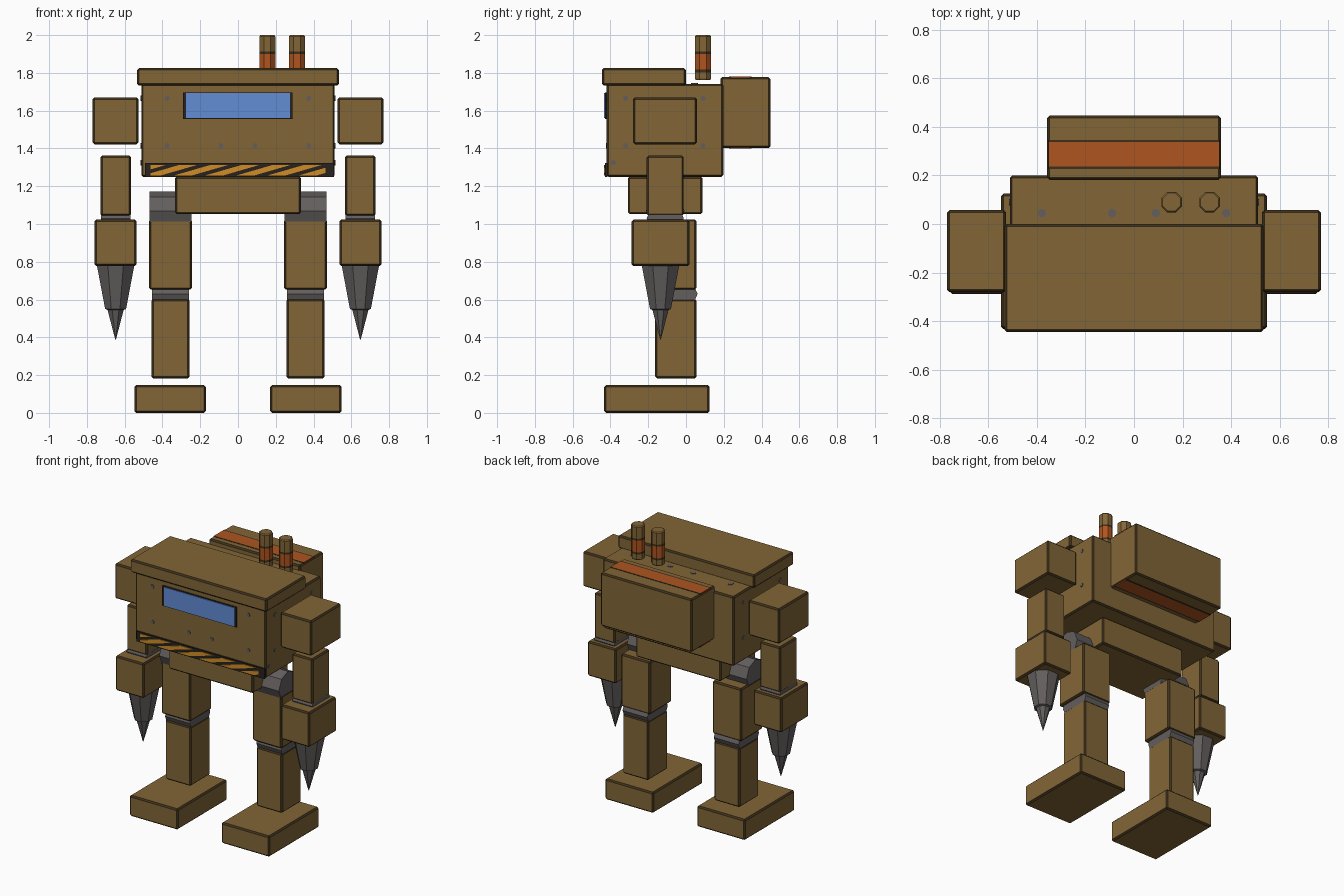
import bpy, bmesh, math
from mathutils import Matrix, Vector

if "Cube" in bpy.data.objects:
    bpy.data.objects.remove(bpy.data.objects["Cube"])


def material(name, r, g, b):
    m = bpy.data.materials.new(name)
    m.diffuse_color = (r, g, b, 1)
    m.use_nodes = True
    m.node_tree.nodes["Principled BSDF"].inputs["Base Color"].default_value = m.diffuse_color
    return m


BROWN = material("brown_paint", .223, .133, .037)
DARK = material("dark_brown", .048, .030, .011)
GREY = material("joint_grey", .125, .113, .112)
ORANGE = material("rust_orange", .430, .091, .014)
HAZARD = material("hazard_orange", .640, .260, .018)
BLACK = material("black", .019, .016, .013)
BLUE = material("window_blue", .122, .265, .660)


def finish(name, bm, mats):
    bmesh.ops.recalc_face_normals(bm, faces=bm.faces)
    me = bpy.data.meshes.new(name)
    bm.to_mesh(me)
    bm.free()
    for m in mats:
        me.materials.append(m)
    ob = bpy.data.objects.new(name, me)
    bpy.context.collection.objects.link(ob)
    return ob


def box(name, x, y, z, mat=BROWN, bevel=0.01):
    """Box from (min, max) ranges; the chamfered edges are dark trim."""
    bm = bmesh.new()
    bmesh.ops.create_cube(bm, size=1)
    for v in bm.verts:
        v.co = [(r[0] + r[1]) / 2 + c * (r[1] - r[0]) for r, c in zip((x, y, z), v.co)]
    if bevel:
        bmesh.ops.bevel(bm, geom=bm.edges[:], offset=bevel, segments=1,
                        affect='EDGES', profile=0.5)
        for f in bm.faces:
            f.normal_update()
            f.material_index = 0 if max(abs(c) for c in f.normal) > .95 else 1
    return finish(name, bm, [mat, DARK])


def cylinder(name, centre, radius, depth, axis, mat=GREY, sides=8):
    bm = bmesh.new()
    turn = Vector(axis).to_track_quat('Z', 'Y').to_matrix().to_4x4()
    bmesh.ops.create_cone(bm, cap_ends=True, segments=sides, radius1=radius,
                          radius2=radius, depth=depth,
                          matrix=Matrix.Translation(centre) @ turn)
    return finish(name, bm, [mat])


def turned(name, x, y, profile, mats, bands=None, sides=8):
    """Upright turned shape from (radius, z) points; bands = material per ring."""
    bm = bmesh.new()
    rings = []
    for r, z in profile:
        angles = [2 * math.pi * (i + .5) / sides for i in range(sides)]
        rings.append([bm.verts.new((x + r * math.cos(a), y + r * math.sin(a), z))
                      for a in angles])
    for k in range(len(rings) - 1):
        for i in range(sides):
            j = (i + 1) % sides
            f = bm.faces.new((rings[k][i], rings[k][j], rings[k + 1][j], rings[k + 1][i]))
            f.material_index = bands[k] if bands else 0
    bm.faces.new(rings[0])
    bm.faces.new(rings[-1])
    return finish(name, bm, mats)


def span(side, a, b):
    """Mirror an x range to the given side."""
    return tuple(sorted((side * a, side * b)))


# Hull, lid, pelvis and backpack
box("hull", (-.512, .512), (-.42, .199), (1.25, 1.742))
box("lid", (-.534, .534), (-.445, 0), (1.733, 1.825))
box("pelvis", (-.333, .333), (-.308, .088), (1.052, 1.252))
box("backpack", (-.358, .358), (.182, .447), (1.402, 1.778))

# Backpack stripe with dark borders, on top and underneath
for label, z in (("top", (1.774, 1.780)), ("bottom", (1.400, 1.406))):
    box("backpack_stripe_" + label, (-.352, .352), (.237, .337), z, ORANGE, 0)
    for edge, y in (("front", (.227, .237)), ("rear", (.337, .347))):
        box(f"stripe_border_{label}_{edge}", (-.352, .352), y, z, DARK, 0)

# Cockpit window in a dark surround
box("window_frame", (-.292, .288), (-.430, -.415), (1.556, 1.697), BLACK, 0)
box("window_glass", (-.276, .276), (-.435, -.425), (1.56, 1.693), BLUE, 0)

# Hazard plate with slanted stripes, clipped to the plate
box("hazard_plate", (-.492, .507), (-.430, -.415), (1.25, 1.322), BLACK, 0)
bm = bmesh.new()
for i in range(-2, 7):
    x0 = -.50 + i * .165
    bm.faces.new([bm.verts.new((px, -.434, pz)) for px, pz in
                  ((x0, 1.258), (x0 + .095, 1.258), (x0 + .285, 1.313), (x0 + .19, 1.313))])
for s in (-1, 1):
    bmesh.ops.bisect_plane(bm, geom=bm.verts[:] + bm.edges[:] + bm.faces[:],
                           plane_co=(s * .463, 0, 0), plane_no=(s, 0, 0), clear_outer=True)
ext = bmesh.ops.extrude_face_region(bm, geom=bm.faces[:])
for v in ext["geom"]:
    if isinstance(v, bmesh.types.BMVert):
        v.co.y += .006
finish("hazard_stripes", bm, [HAZARD])

# Bolts
for side, tag in ((-1, "left"), (1, "right")):
    for n, (x, z) in enumerate(((.375, 1.665), (.375, 1.415), (.09, 1.415))):
        cylinder(f"front_bolt_{tag}_{n}", (side * x, -.420, z), .014, .008, (0, -1, 0))
    for n, x in enumerate((.09, .38)):
        cylinder(f"deck_bolt_{tag}_{n}", (side * x, .045, 1.742), .018, .008, (0, 0, 1))
    for n, (y, z) in enumerate(((-.32, 1.665), (.09, 1.665), (-.32, 1.415),
                                (.09, 1.415), (-.385, 1.325))):
        cylinder(f"side_bolt_{tag}_{n}", (side * .512, y, z), .014, .008, (side, 0, 0))

# Exhaust stacks with an orange band between dark rings
for n, x in enumerate((.155, .312)):
    turned(f"exhaust_stack_{n}", x, .09,
           [(.042, 1.762), (.046, 1.77), (.046, 1.803), (.046, 1.817), (.046, 1.90),
            (.046, 1.913), (.046, 1.993), (.040, 2.0)],
           [BROWN, DARK, ORANGE], [0, 0, 1, 2, 1, 0, 0])

# Arms and legs
for side, tag in ((-1, "left"), (1, "right")):
    box("shoulder_" + tag, span(side, .527, .770), (-.281, .058), (1.422, 1.670))
    box("upper_arm_" + tag, span(side, .567, .728), (-.208, -.012), (1.042, 1.363))
    cylinder("elbow_" + tag, (side * .648, -.11, 1.03), .098, .156, (1, 0, 0))
    box("forearm_" + tag, span(side, .537, .760), (-.288, .018), (.777, 1.023))
    turned("drill_" + tag, side * .648, -.135,
           [(.112, .85), (.106, .775), (.06, .55), (.046, .545), (.002, .388)], [GREY])

    cylinder("hip_" + tag, (side * .357, -.11, 1.07), .102, .222, (1, 0, 0))
    box("thigh_" + tag, span(side, .243, .471), (-.188, .056), (.652, 1.025))
    cylinder("knee_" + tag, (side * .357, -.053, .63), .114, .194, (1, 0, 0))
    box("shin_" + tag, span(side, .257, .458), (-.163, .056), (.182, .603))
    box("foot_" + tag, span(side, .170, .548), (-.433, .125), (0, .147))
